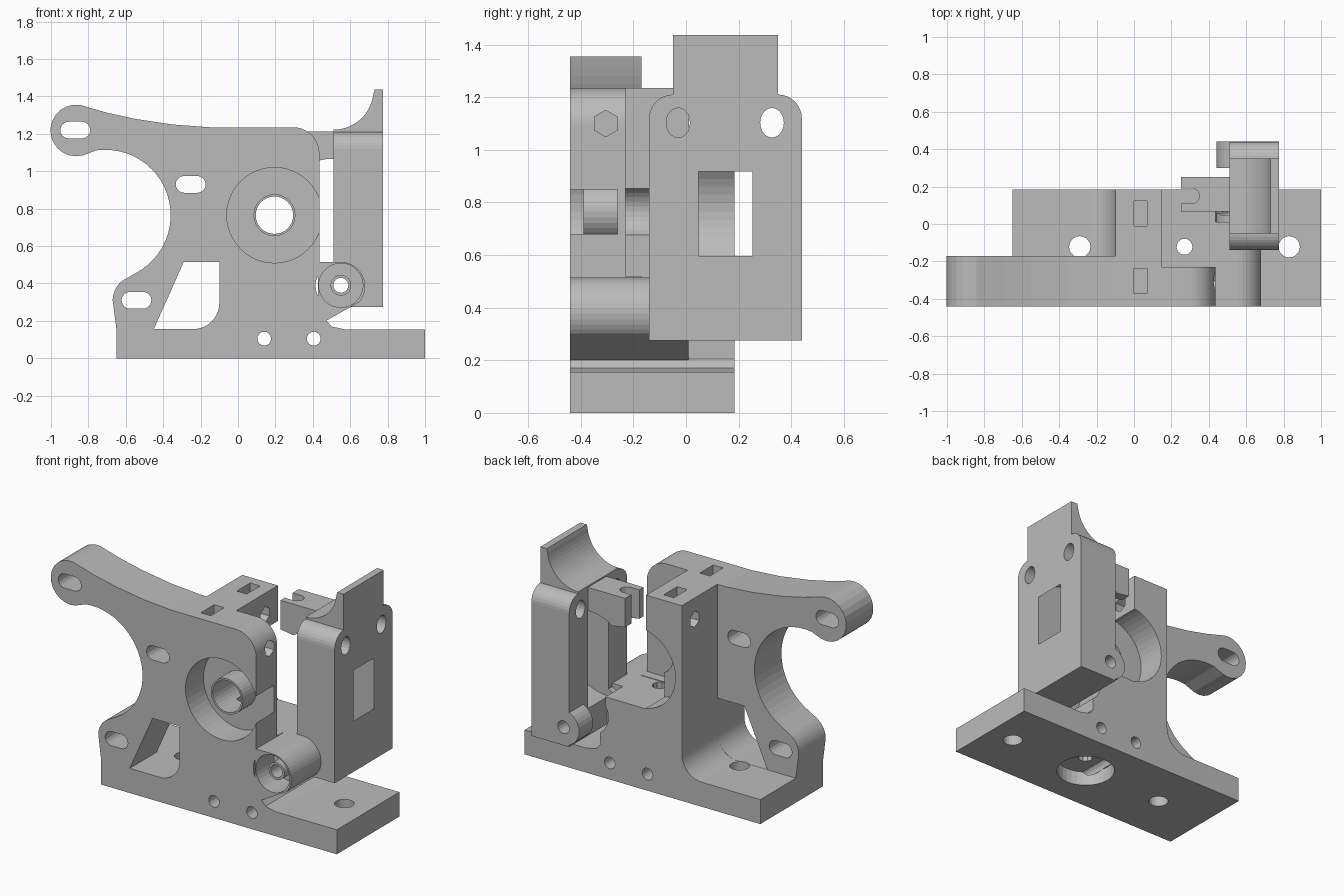
import bpy, bmesh, math

if "Cube" in bpy.data.objects:
    bpy.data.objects.remove(bpy.data.objects["Cube"])

grey = bpy.data.materials.new("plain grey")
grey.diffuse_color = (0.5, 0.5, 0.5, 1)
grey.use_nodes = True
grey.node_tree.nodes["Principled BSDF"].inputs["Base Color"].default_value = grey.diffuse_color


def arc(cx, cy, r, a0, a1, n=14):
    return [(cx + r * math.cos(math.radians(a0 + (a1 - a0) * i / n)),
             cy + r * math.sin(math.radians(a0 + (a1 - a0) * i / n))) for i in range(n + 1)]


def circle(cx, cy, r, n=32):
    return arc(cx, cy, r, 0, 360 - 360 / n, n - 1)


def rect(x0, y0, x1, y1):
    return [(x0, y0), (x1, y0), (x1, y1), (x0, y1)]


def slot(cx, cy, w, h):
    d, r = (w - h) / 2, h / 2
    return arc(cx + d, cy, r, -90, 90, 8) + arc(cx - d, cy, r, 90, 270, 8)


def prism(name, pts, axis, lo, hi):
    """Extrude a profile along an axis: x takes (y,z), y takes (x,z), z takes (x,y)."""
    place = {'x': lambda p, t: (t, p[0], p[1]),
             'y': lambda p, t: (p[0], t, p[1]),
             'z': lambda p, t: (p[0], p[1], t)}[axis]
    bm = bmesh.new()
    a = [bm.verts.new(place(p, lo)) for p in pts]
    b = [bm.verts.new(place(p, hi)) for p in pts]
    bm.faces.new(a)
    bm.faces.new(b[::-1])
    n = len(pts)
    for i in range(n):
        bm.faces.new((a[i], b[i], b[(i + 1) % n], a[(i + 1) % n]))
    bmesh.ops.recalc_face_normals(bm, faces=bm.faces)
    me = bpy.data.meshes.new(name)
    bm.to_mesh(me)
    bm.free()
    me.materials.append(grey)
    ob = bpy.data.objects.new(name, me)
    bpy.context.collection.objects.link(ob)
    return ob


def combine(ob, op, pts, axis, lo, hi):
    """Union or subtract a prism and bake the result."""
    tool = prism("tool", pts, axis, lo, hi)
    m = ob.modifiers.new("bool", 'BOOLEAN')
    m.operation, m.object, m.solver = op, tool, 'EXACT'
    dg = bpy.context.evaluated_depsgraph_get()
    dg.update()
    me = bpy.data.meshes.new_from_object(ob.evaluated_get(dg))
    ob.modifiers.clear()
    ob.data = me
    bpy.data.objects.remove(tool)


def add(ob, *args):
    combine(ob, 'UNION', *args)


def cut(ob, *args):
    combine(ob, 'DIFFERENCE', *args)


# ---- Main body: front plate with motor arm ----
F, B = -0.44, 0.185
foot = [(.57, .1), (.57, .155), (.5, .17), (.47, .205)] + arc(.55, .39, .135, 235, 150) + [(.435, .515)]
plate = ([(-.65, 0), (.57, 0)] + foot + arc(.295, 1.095, .14, 0, 90)
         + [(-.15, 1.235), (-.35, 1.25), (-.55, 1.28), (-.7, 1.313)]
         + arc(-.865, 1.218, .138, 65, 285) + arc(-.71, .765, .35, 98, -62, 24)
         + arc(-.54, .31, .13, 115, 180) + [(-.65, .155)])
body = prism("extruder_body", plate, 'y', F, -.17)

# Base slab and rear block with its bottom fillet
add(body, rect(-.65, 0, 1, .155), 'y', F, B)
add(body, foot + [(.15, .515), (.15, 1.235), (-.1, 1.235)] + arc(-.24, .295, .14, 0, -90) + [(-.24, .1)],
    'y', -.2, B)

# Hinge boss
add(body, [(.425, .515), (.55, .515)] + arc(.55, .385, .13, 85, -40) + [(.47, .2), (.43, .22)], 'y', F, .01)

# Gap for the idler behind the front plate
cut(body, rect(.15, -.23, .7, .3), 'z', .518, 1.4)

# Bearing pockets, front and back, with the bolt tube
cut(body, circle(.195, .765, .255, 48), 'y', -.6, -.26)
cut(body, circle(.195, .765, .25, 48), 'y', 0, .3)
add(body, circle(.195, .765, .112), 'y', -.39, -.24)
cut(body, circle(.195, .765, .1), 'y', -.6, .3)

# Hinge recess with pin tube
cut(body, circle(.55, .39, .118), 'y', -.6, -.26)
add(body, circle(.55, .39, .055), 'y', -.4, -.25)
cut(body, circle(.55, .39, .04, 20), 'y', -.6, .3)

# Motor slots, triangular window and cross holes
for x, z in ((-.87, 1.22), (-.253, .93), (-.543, .31)):
    cut(body, slot(x, z, .16, .09), 'y', -.6, .0)
cut(body, [(-.45, .156), (-.29, .515), (-.1, .515)] + arc(-.24, .296, .14, 0, -90), 'y', -.6, -.16)
for x in (.14, .405):
    cut(body, circle(x, .105, .037, 16), 'y', -.6, .4)

# Mounting holes, filament path and round socket underneath
for x in (-.29, .83):
    cut(body, circle(x, -.122, .057, 20), 'z', -.1, .3)
cut(body, circle(.27, -.122, .044, 10), 'z', -.1, .9)
cut(body, circle(.27, -.122, .17), 'z', -.1, .09)

# Nut traps and tension bolt holes
for y, x0 in ((-.305, -.02), (.055, -.2)):
    cut(body, rect(0, y - .067, .07, y + .067), 'z', 1.03, 1.4)
    cut(body, arc(y, 1.1, .05, 30, 330, 5), 'x', x0, .6)

# ---- Idler lever ----
idler = prism("idler_lever", [(-.14, .275), (.44, .275)] + arc(.35, 1.12, .09, 0, 90, 8)
              + arc(-.05, 1.12, .09, 90, 180, 8), 'x', .51, .775)
# Curved finger tab
add(idler, [(.51, 1.1), (.775, 1.1), (.775, 1.437), (.73, 1.437)] + arc(.51, 1.437, .215, -6, -90), 'y', -.05, .35)
# Forked tongue
add(idler, [(.25, 1.03), (.44, 1.0), (.55, 1.0), (.55, 1.213), (.25, 1.213)], 'y', .067, .252)
cut(idler, [(.2, .11), (.31, .11)] + arc(.31, .15, .04, -80, 80, 8) + [(.31, .19), (.2, .19)], 'z', .9, 1.4)
# Hinge knuckles
for y0, y1 in ((-.138, .06), (.3, .44)):
    add(idler, [(.6, .28), (.6, .5)] + arc(.55, .39, .11, 90, 270), 'y', y0, y1)
# Idler wheel pocket opening as the window
cut(idler, circle(.51, .757, .31, 48), 'y', .047, .252)
# Bolt slots and hinge pin hole
for y in (-.03, .327):
    cut(idler, [(p[0] + y, p[1] * 1.25 + 1.103) for p in circle(0, 0, .045, 20)], 'x', .3, .9)
cut(idler, circle(.55, .39, .04, 20), 'y', -.3, .6)
